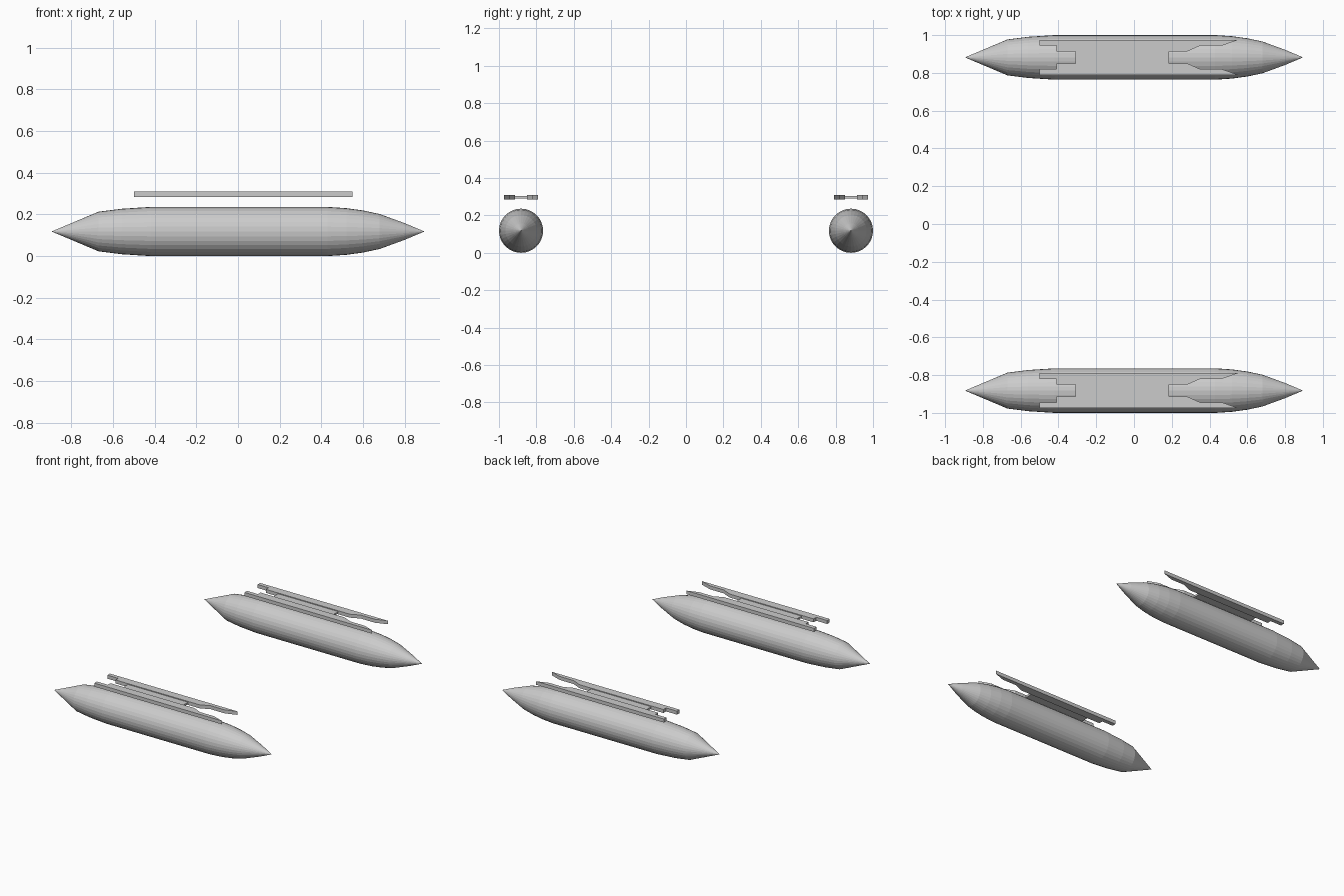
import bpy, bmesh, math

if "Cube" in bpy.data.objects:
    bpy.data.objects.remove(bpy.data.objects["Cube"])

POD_Y, POD_Z, SIDES = 0.882, 0.118, 32


def make_object(name, bm, y):
    bmesh.ops.recalc_face_normals(bm, faces=bm.faces)
    mesh = bpy.data.meshes.new(name)
    bm.to_mesh(mesh)
    bm.free()
    obj = bpy.data.objects.new(name, mesh)
    obj.location.y = y
    bpy.context.collection.objects.link(obj)
    return obj


def lathe_x(name, profile, y, z):
    """Spin (x, radius) points around the x axis."""
    bm = bmesh.new()
    verts = [bm.verts.new((x, 0, r)) for x, r in profile]
    edges = [bm.edges.new(p) for p in zip(verts, verts[1:])]
    bmesh.ops.spin(bm, geom=verts + edges, axis=(1, 0, 0), cent=(0, 0, 0),
                   angle=math.tau, steps=SIDES)
    bmesh.ops.remove_doubles(bm, verts=bm.verts, dist=1e-5)
    obj = make_object(name, bm, y)
    obj.location.z = z
    return obj


def slab(name, outline, y, z0, z1):
    """Extrude a plan outline from z0 up to z1."""
    bm = bmesh.new()
    face = bm.faces.new([bm.verts.new((px, py, z0)) for px, py in outline])
    top = bmesh.ops.extrude_face_region(bm, geom=[face])["geom"]
    for v in top:
        if isinstance(v, bmesh.types.BMVert):
            v.co.z = z1
    # extrude_face_region drops nothing here that is needed: keep a bottom cap
    if len(bm.faces) < len(outline) + 2:
        bmesh.ops.holes_fill(bm, edges=bm.edges)
    return make_object(name, bm, y)


pod_profile = [(-0.895, 0), (-0.67, 0.095), (-0.56, 0.109), (-0.42, 0.118),
               (0.43, 0.118), (0.52, 0.112), (0.60, 0.101), (0.68, 0.084),
               (0.80, 0.040), (0.895, 0)]

# One half of the deck: outer rail with a stepped inner edge
rail_outline = [(-0.50, 0.092), (-0.50, 0.062), (-0.41, 0.062), (-0.41, 0.031),
                (0.28, 0.031), (0.35, 0.062), (0.465, 0.062), (0.55, 0.092)]
# Thinner web joining the two rails
web_outline = [(-0.31, -0.031), (0.185, -0.031), (0.185, 0.031), (-0.31, 0.031)]

for label, y in (("front", -POD_Y), ("back", POD_Y)):
    lathe_x(label + "_pod", pod_profile, y, POD_Z)
    rails = slab(label + "_rails", rail_outline, y, 0.284, 0.310)
    mirror = rails.modifiers.new("Mirror", 'MIRROR')
    mirror.use_axis = (False, True, False)
    slab(label + "_web", web_outline, y, 0.290, 0.304)
